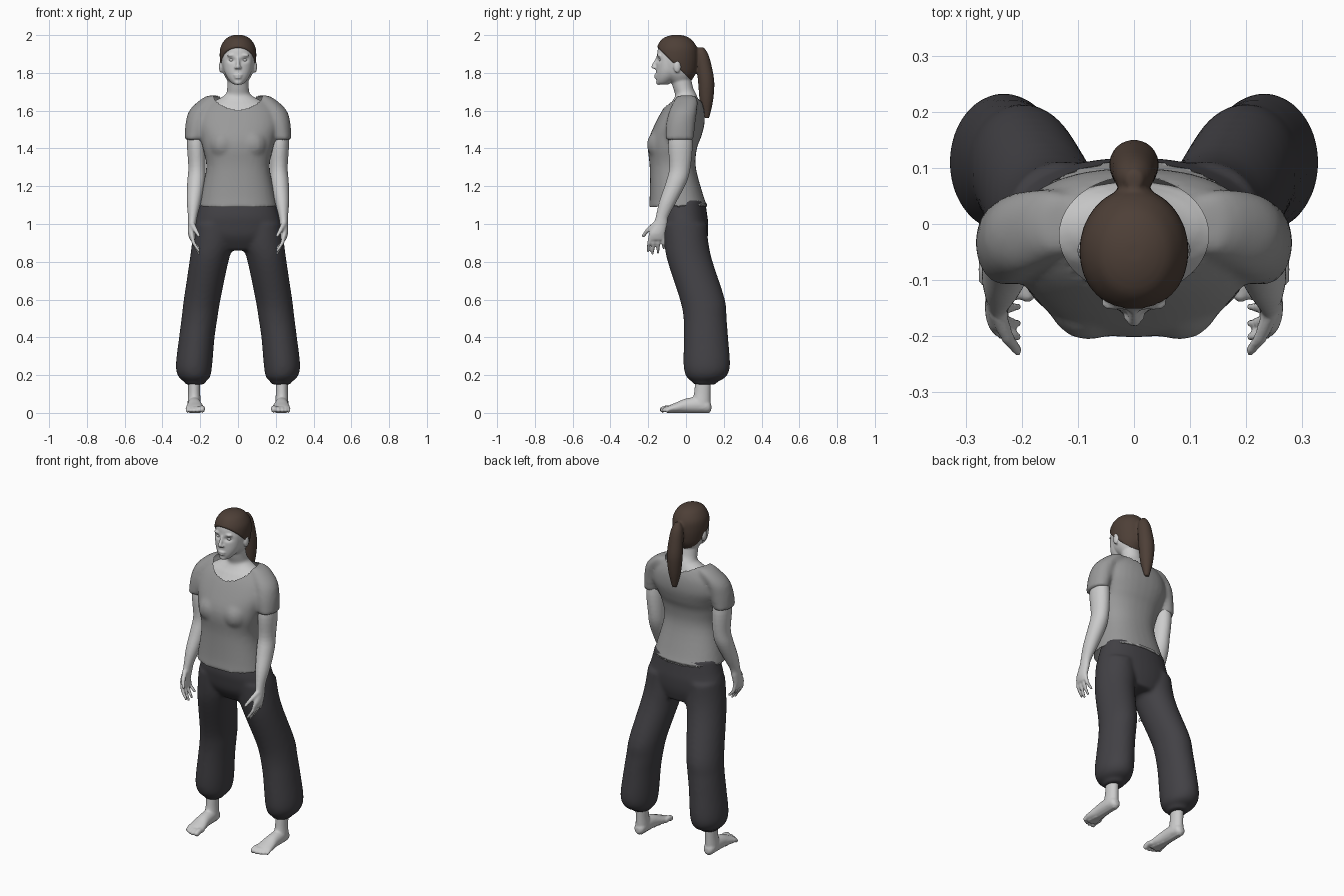
import bpy, bmesh, math
from mathutils import Vector, Matrix


def material(name, rgb):
    m = bpy.data.materials.new(name)
    m.diffuse_color = (*rgb, 1)
    return m


SKIN = material("skin", (0.75, 0.75, 0.74))
CLOTH = material("shirt_grey", (0.32, 0.32, 0.32))
DARK = material("trouser_dark", (0.055, 0.053, 0.06))
BROWN = material("hair_brown", (0.075, 0.05, 0.038))


def catmull(a, b, c, d, t):
    return [0.5 * (2 * q + (r - p) * t + (2 * p - 5 * q + 4 * r - s) * t * t
            + (3 * q - p - 3 * r + s) * t ** 3) for p, q, r, s in zip(a, b, c, d)]


def loft(bm, rings, axis='z', p=2.0, n=32, steps=4, side=1):
    """Closed loft; each ring is (t, u, v, ru, rv), t running along the axis."""
    last = len(rings) - 1
    pts = [catmull(rings[max(i - 1, 0)], rings[i], rings[i + 1], rings[min(i + 2, last)], k / steps)
           for i in range(last) for k in range(steps)] + [rings[-1]]
    loops = []
    for t, u, v, ru, rv in pts:
        loop = []
        for k in range(n):
            c, s = math.cos(2 * math.pi * k / n), math.sin(2 * math.pi * k / n)
            a = u + ru * math.copysign(abs(c) ** (2 / p), c)
            b = v + rv * math.copysign(abs(s) ** (2 / p), s)
            loop.append(bm.verts.new((side * a, b, t) if axis == 'z' else (side * a, t, b)))
        loops.append(loop)
    for l0, l1 in zip(loops, loops[1:]):
        for k in range(n):
            bm.faces.new((l0[k], l0[(k + 1) % n], l1[(k + 1) % n], l1[k]))
    bm.faces.new(loops[0])
    bm.faces.new(loops[-1])


def ball(bm, c, r):
    bmesh.ops.create_uvsphere(bm, u_segments=14, v_segments=10, radius=1,
                              matrix=Matrix.Translation(c) @ Matrix.Diagonal((*r, 1)))


def strand(bm, pts):
    """Chain of overlapping balls through (x, y, z, radius) points."""
    for a, b in zip(pts, pts[1:]):
        for k in range(7):
            q = Vector(a).lerp(Vector(b), k / 6)
            ball(bm, q[:3], (q[3],) * 3)


def finish(name, bm, mat, voxel, smooth=4, mirror=False, edit=None):
    """Fuse the overlapping pieces into one smooth skin, then apply an optional edit."""
    bmesh.ops.recalc_face_normals(bm, faces=bm.faces[:])
    me = bpy.data.meshes.new(name)
    bm.to_mesh(me)
    bm.free()
    ob = bpy.data.objects.new(name, me)
    bpy.context.collection.objects.link(ob)
    r = ob.modifiers.new("fuse", 'REMESH')
    r.mode, r.voxel_size = 'VOXEL', voxel
    s = ob.modifiers.new("soften", 'SMOOTH')
    s.factor, s.iterations = 0.5, smooth
    if mirror:
        ob.modifiers.new("mirror", 'MIRROR')
    dg = bpy.context.evaluated_depsgraph_get()
    new = bpy.data.meshes.new_from_object(ob.evaluated_get(dg))
    ob.modifiers.clear()
    ob.data = new
    bm = bmesh.new()
    bm.from_mesh(new)
    if edit:
        edit(bm)
    for f in bm.faces:
        f.smooth = True
    bm.to_mesh(new)
    bm.free()
    new.materials.clear()
    new.materials.append(mat)
    return ob


# Head, neck and upper chest
SKULL = [(1.75, 0, -.03, .05, .05), (1.79, 0, -.043, .074, .088), (1.83, 0, -.048, .085, .103),
         (1.88, 0, -.048, .091, .106), (1.93, 0, -.048, .087, .1), (1.97, 0, -.05, .064, .075),
         (1.988, 0, -.05, .038, .045), (1.996, 0, -.05, .01, .012)]
bm = bmesh.new()
loft(bm, SKULL)
loft(bm, [(1.738, 0, -.12, .02, .025), (1.75, 0, -.115, .037, .04), (1.78, 0, -.1, .06, .059),
          (1.82, 0, -.09, .075, .069), (1.88, 0, -.085, .08, .071), (1.92, 0, -.08, .074, .067)])
loft(bm, [(1.45, 0, -.04, .17, .1), (1.55, 0, -.03, .18, .105), (1.62, 0, -.01, .165, .085),
          (1.65, 0, -.003, .125, .07), (1.672, 0, 0, .085, .06), (1.69, 0, -.003, .063, .056),
          (1.72, 0, -.015, .057, .053), (1.78, 0, -.03, .056, .055)])
strand(bm, [(0, -.154, 1.878, .007), (0, -.172, 1.833, .012)])
ball(bm, (0, -.155, 1.788), (.025, .014, .006))
ball(bm, (0, -.154, 1.775), (.021, .014, .007))
ball(bm, (0, -.143, 1.75), (.022, .016, .014))
for s in (-1, 1):
    ball(bm, (s * .011, -.163, 1.828), (.009, .012, .008))
    ball(bm, (s * .09, -.047, 1.832), (.011, .019, .032))
    ball(bm, (s * .034, -.142, 1.893), (.026, .012, .008))


def eye_sockets(bm):
    for v in bm.verts:
        if v.co.y < -.1:
            d = ((abs(v.co.x) - .034) / .02) ** 2 + ((v.co.z - 1.868) / .012) ** 2
            v.co.y += .012 * math.exp(-d)


finish("head_and_neck", bm, SKIN, .005, 3, edit=eye_sockets)

# Eyes
bm = bmesh.new()
for s in (-1, 1):
    ball(bm, (s * .034, -.132, 1.868), (.015, .013, .01))
finish("eyes", bm, SKIN, .003, 2)

# Hair cap cut along a sloping hairline, with a hanging ponytail
bm = bmesh.new()
loft(bm, [(z + .005, x, y, rx + .006, ry + .006) for z, x, y, rx, ry in SKULL])
cut = bmesh.ops.bisect_plane(bm, geom=bm.verts[:] + bm.edges[:] + bm.faces[:],
                             plane_co=(0, -.05, 1.835), plane_no=(0, 1, 1), clear_inner=True)
bmesh.ops.holes_fill(bm, edges=[e for e in bm.edges if e.is_boundary], sides=0)
strand(bm, [(0, .035, 1.9, .03), (0, .08, 1.9, .028)])
loft(bm, [(1.935, 0, .08, .015, .015), (1.9, 0, .085, .032, .032), (1.84, 0, .095, .04, .04),
          (1.75, 0, .107, .044, .043), (1.65, 0, .108, .035, .035), (1.56, 0, .11, .014, .013)])
finish("hair_with_ponytail", bm, BROWN, .006, 3)

# Shirt: torso, bust and sleeves
bm = bmesh.new()
loft(bm, [(1.08, 0, -.04, .212, .158), (1.15, 0, -.05, .197, .142), (1.3, 0, -.07, .168, .122),
          (1.4, 0, -.072, .186, .13), (1.46, 0, -.057, .2, .137), (1.53, 0, -.033, .22, .131),
          (1.6, 0, -.015, .205, .112), (1.65, 0, -.005, .165, .087), (1.682, 0, 0, .13, .06)], p=2.3)
for s in (-1, 1):
    ball(bm, (s * .08, -.135, 1.42), (.075, .073, .08))
    loft(bm, [(1.445, .233, -.035, .05, .075), (1.53, .216, -.028, .062, .077),
              (1.6, .195, -.015, .063, .073), (1.655, .15, 0, .053, .062),
              (1.68, .13, 0, .03, .045)], side=s)


def open_shirt(bm):
    def inside(co):
        return math.hypot(co.x / .133, (co.y + .02) / .105)
    gone = []
    for f in bm.faces:
        c = f.calc_center_median()
        if (c.z > 1.55 and inside(c) < 1) or (c.z < 1.115 and f.normal.z < -.6):
            gone.append(f)
    bmesh.ops.delete(bm, geom=gone, context='FACES')
    for v in bm.verts:
        if v.is_boundary and v.co.z > 1.55:
            k = inside(v.co)
            v.co.x, v.co.y = v.co.x / k, (v.co.y + .02) / k - .02
        elif v.is_boundary and v.co.z < 1.13:
            v.co.z = 1.088 + (v.co.y + .2) * .07


finish("shirt", bm, CLOTH, .011, 5, edit=open_shirt)

# Baggy trousers gathered above the ankles
bm = bmesh.new()
loft(bm, [(1.13, 0, -.012, .195, .113), (1.05, 0, -.013, .216, .125), (1.0, 0, -.008, .228, .126),
          (.93, 0, -.002, .215, .117), (.86, 0, .012, .15, .085)], p=2.2)
for s in (-1, 1):
    loft(bm, [(1.0, .13, -.005, .1, .115), (.9, .134, .002, .11, .117), (.8, .154, .022, .103, .119),
              (.6, .19, .087, .097, .119), (.5, .204, .101, .095, .114), (.4, .218, .106, .094, .117),
              (.25, .233, .11, .096, .123), (.19, .231, .107, .083, .104), (.165, .228, .1, .056, .067),
              (.15, .228, .098, .051, .06)], side=s)
finish("trousers", bm, DARK, .011, 5)

# Arms with hands
bm = bmesh.new()
loft(bm, [(1.52, .222, -.03, .042, .055), (1.42, .221, -.03, .049, .065), (1.3, .217, -.032, .046, .056),
          (1.22, .222, -.052, .047, .055), (1.12, .233, -.095, .038, .046), (1.04, .24, -.126, .025, .034),
          (1.0, .243, -.135, .022, .036), (.95, .245, -.153, .02, .043), (.915, .24, -.156, .014, .042)])
for y0, y1, z in ((-.121, -.118, .872), (-.144, -.148, .85), (-.167, -.177, .845), (-.189, -.202, .858)):
    strand(bm, [(.243, y0, .935, .011), (.235, (y0 + y1) / 2, .9, .0105), (.207, y1, z, .008)])
strand(bm, [(.243, -.16, 1.0, .016), (.225, -.203, .967, .012), (.207, -.226, .937, .009)])
finish("arms", bm, SKIN, .006, 3, mirror=True)

# Bare feet with toes
bm = bmesh.new()
loft(bm, [(.24, .233, .095, .032, .04), (.16, .232, .09, .032, .042), (.1, .232, .086, .032, .044),
          (.05, .232, .08, .035, .05), (.02, .232, .08, .033, .048)])
loft(bm, [(.134, .232, .028, .012, .015), (.118, .232, .034, .03, .033), (.07, .232, .042, .036, .042),
          (.0, .23, .038, .039, .038), (-.05, .228, .028, .047, .028), (-.088, .227, .02, .051, .02),
          (-.1, .227, .017, .046, .014)], axis='y')
for x, y, r in ((.19, -.124, .016), (.214, -.126, .012), (.234, -.12, .011), (.252, -.111, .011), (.268, -.1, .01)):
    strand(bm, [(x, -.075, .022, r), (x, y + .02, .024, r), (x, y, r + .002, r)])


def flat_sole(bm):
    for v in bm.verts:
        v.co.z = max(v.co.z, 0) if v.co.z > .004 else 0


finish("feet", bm, SKIN, .006, 2, mirror=True, edit=flat_sole)
